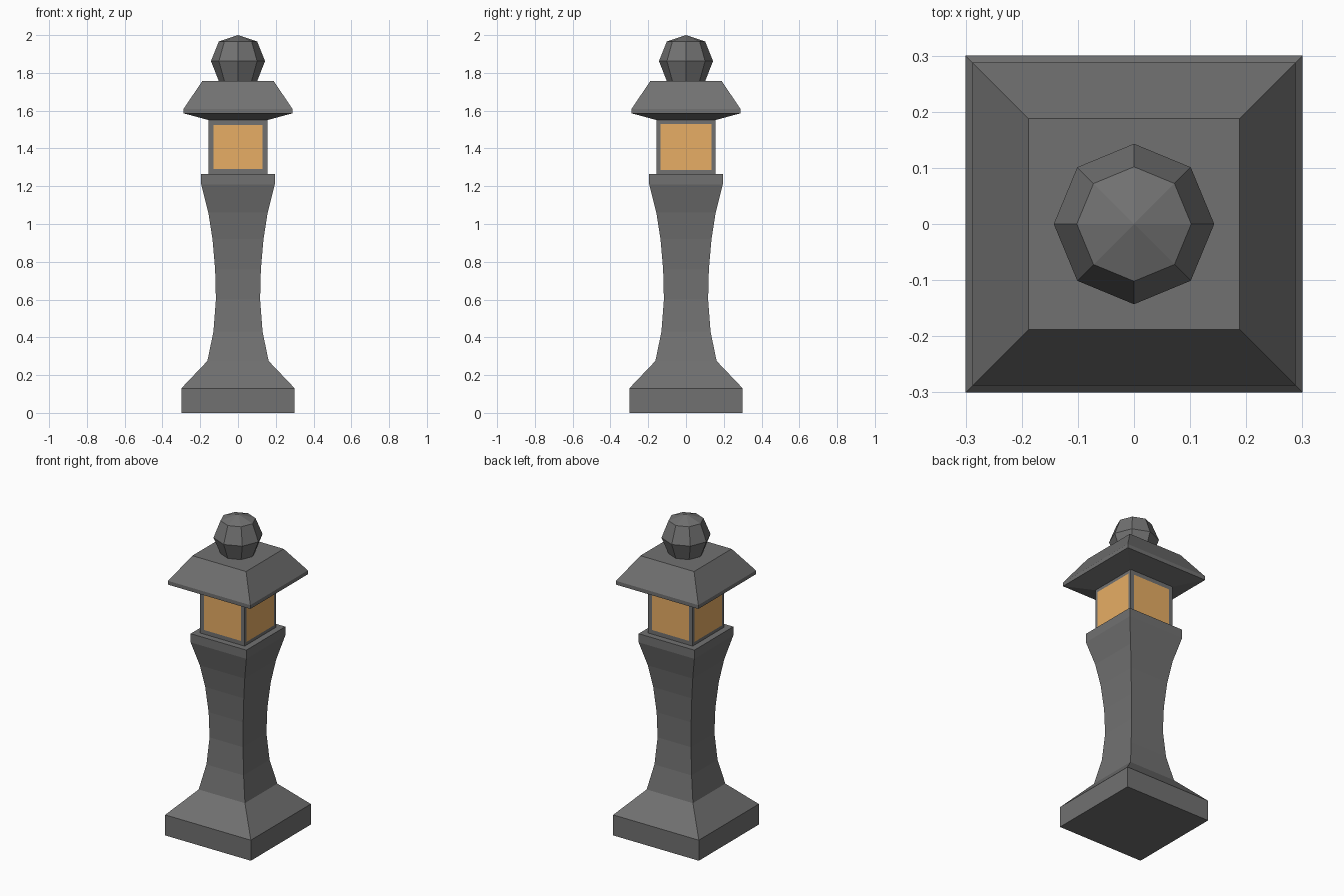
import bpy, bmesh, math

if "Cube" in bpy.data.objects:
    bpy.data.objects.remove(bpy.data.objects["Cube"])


def material(name, rgb):
    m = bpy.data.materials.new(name)
    m.diffuse_color = (*rgb, 1)
    m.use_nodes = True
    m.node_tree.nodes["Principled BSDF"].inputs["Base Color"].default_value = m.diffuse_color
    return m


STONE = material("grey stone", (0.165, 0.165, 0.165))
GLOW = material("amber window", (0.87, 0.46, 0.14))


def finish(name, bm, mats):
    bmesh.ops.recalc_face_normals(bm, faces=bm.faces)
    me = bpy.data.meshes.new(name)
    bm.to_mesh(me)
    bm.free()
    for m in mats:
        me.materials.append(m)
    ob = bpy.data.objects.new(name, me)
    bpy.context.collection.objects.link(ob)
    return ob


def stack(name, sides, profile, turn=0.0, scale=1.0):
    """Loft n-sided rings along z from (radius, z) pairs; radius 0 is a tip."""
    bm = bmesh.new()
    rings = []
    for r, z in profile:
        count = sides if r > 0 else 1
        rings.append([bm.verts.new((r * scale * math.cos(turn + i * math.tau / sides),
                                    r * scale * math.sin(turn + i * math.tau / sides), z))
                      for i in range(count)])
    for a, b in zip(rings, rings[1:]):
        for i in range(sides):
            j = (i + 1) % sides
            if len(b) == 1:
                bm.faces.new((a[i], a[j], b[0]))
            else:
                bm.faces.new((a[i], a[j], b[j], b[i]))
    for ring in (rings[0], rings[-1]):
        if len(ring) > 2:
            bm.faces.new(ring)
    return finish(name, bm, [STONE])


def square_stack(name, profile):
    """Square rings given by half width."""
    return stack(name, 4, profile, math.pi / 4, math.sqrt(2))


# Plinth and waisted pillar
square_stack("pillar", [(0.30, 0), (0.30, 0.13), (0.162, 0.275), (0.13, 0.43),
                        (0.117, 0.60), (0.121, 0.76), (0.135, 0.92),
                        (0.157, 1.06), (0.195, 1.21), (0.195, 1.265)])

# Lamp box with windows inset on its four sides
bm = bmesh.new()
bmesh.ops.create_cube(bm, size=1)
for v in bm.verts:
    v.co = (v.co.x * 0.312, v.co.y * 0.312, 1.4075 + v.co.z * 0.285)
bm.normal_update()
for axis, margin in ((0, 0.028), (1, 0.037)):
    for f in [f for f in bm.faces if abs(f.normal[axis]) > 0.9]:
        bmesh.ops.inset_individual(bm, faces=[f], thickness=margin)
        f.material_index = 1
finish("lamp_box", bm, [STONE, GLOW])

# Overhanging roof with sloped underside
square_stack("roof", [(0.155, 1.55), (0.288, 1.586), (0.288, 1.61), (0.188, 1.758)])

# Faceted finial
stack("finial", 8, [(0.102, 1.758), (0.143, 1.862), (0.102, 1.966), (0, 2.0)])
